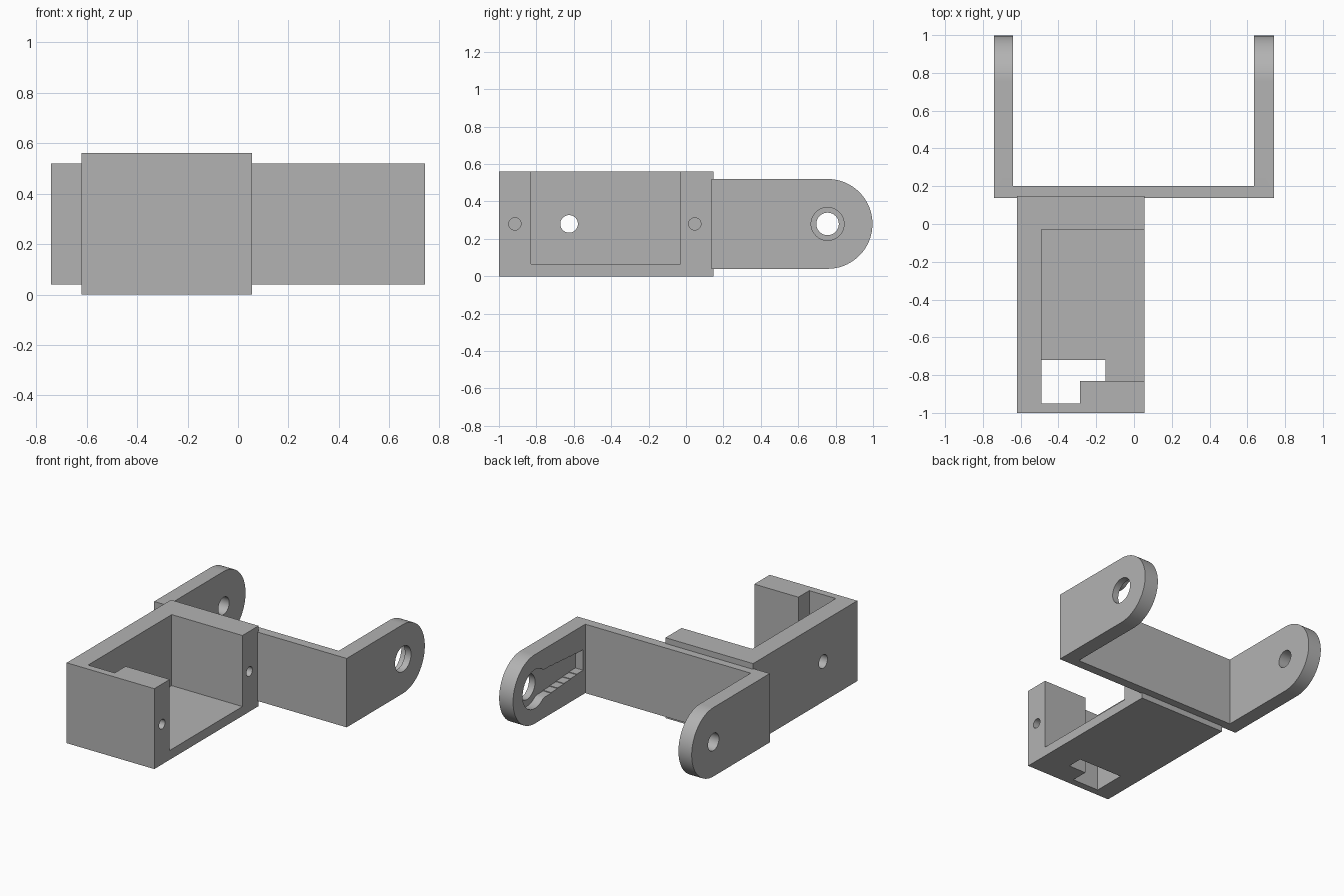
import bpy
import bmesh
import math
from mathutils import Matrix

default_cube = bpy.data.objects.get("Cube")
if default_cube:
    bpy.data.objects.remove(default_cube, do_unlink=True)

GREY = (0.45, 0.45, 0.45, 1)
grey = bpy.data.materials.new("matte grey")
grey.use_nodes = True
grey.diffuse_color = GREY
grey.node_tree.nodes["Principled BSDF"].inputs["Base Color"].default_value = GREY

MID_Z = 0.28      # height of every hole axis
PIVOT_Y = 0.757   # pivot position along the arms


def make_object(name, bm):
    mesh = bpy.data.meshes.new(name)
    bmesh.ops.recalc_face_normals(bm, faces=bm.faces)
    bm.to_mesh(mesh)
    bm.free()
    mesh.materials.append(grey)
    obj = bpy.data.objects.new(name, mesh)
    bpy.context.scene.collection.objects.link(obj)
    return obj


def box(name, x, y, z):
    """Box between (low, high) pairs on each axis."""
    bm = bmesh.new()
    bmesh.ops.create_cube(bm, size=1)
    for v in bm.verts:
        v.co = [(lo + hi) / 2 + c * (hi - lo) for c, (lo, hi) in zip(v.co, (x, y, z))]
    return make_object(name, bm)


def rod(name, x, y, radius, z=MID_Z):
    """Cylinder along x."""
    bm = bmesh.new()
    place = Matrix.Translation(((x[0] + x[1]) / 2, y, z)) @ Matrix.Rotation(math.pi / 2, 4, "Y")
    bmesh.ops.create_cone(bm, cap_ends=True, segments=48, radius1=radius,
                          radius2=radius, depth=x[1] - x[0], matrix=place)
    return make_object(name, bm)


def prism(name, profile, x):
    """Extrude a (y, z) outline along x."""
    bm = bmesh.new()
    face = bm.faces.new([bm.verts.new((x[0], y, z)) for y, z in profile])
    extruded = bmesh.ops.extrude_face_region(bm, geom=[face])["geom"]
    moved = [g for g in extruded if isinstance(g, bmesh.types.BMVert)]
    bmesh.ops.translate(bm, verts=moved, vec=(x[1] - x[0], 0, 0))
    return make_object(name, bm)


def combine(target, other, operation="DIFFERENCE"):
    mod = target.modifiers.new("combine", "BOOLEAN")
    mod.operation = operation
    mod.solver = "EXACT"
    mod.object = other
    other.hide_render = True
    bpy.context.view_layer.objects.active = target
    bpy.ops.object.modifier_apply(modifier=mod.name)
    bpy.data.objects.remove(other, do_unlink=True)


def arc(radius, start, end, steps):
    angles = [math.radians(start + (end - start) * i / steps) for i in range(steps + 1)]
    return [(PIVOT_Y + radius * math.cos(a), MID_Z + radius * math.sin(a)) for a in angles]


# Motor holder: open at the top and on the +x side
holder = box("motor_holder", (-0.62, 0.055), (-1, 0.147), (0, 0.56))
combine(holder, box("cavity", (-0.49, 0.2), (-0.83, -0.03), (0.065, 0.7)))
# Cable notch in the front wall and cable opening in the floor
combine(holder, box("notch", (-0.49, -0.285), (-0.95, -0.8), (-0.1, 0.7)))
combine(holder, box("floor_opening", (-0.49, -0.15), (-0.83, -0.72), (-0.1, 0.2)))
# Blind screw holes in the two posts, and a through hole in the side wall
for post_y in (-0.915, 0.047):
    combine(holder, rod("screw_hole", (-0.2, 0.1), post_y, 0.033))
combine(holder, rod("side_hole", (-0.7, -0.4), -0.625, 0.047))

# Fork: cross plate with two round-ended arms
plate = box("cross_plate", (-0.7, 0.7), (0.137, 0.202), (0.04, 0.52))
arm_outline = [(0.137, 0.52), (0.137, 0.04)] + arc(0.24, -90, 90, 48)
for name, span in (("right_arm", (-0.742, -0.64)), ("left_arm", (0.635, 0.742))):
    combine(plate, prism(name, arm_outline, span), "UNION")
fork = plate
fork.name = fork.data.name = "fork_bracket"
combine(fork, rod("pivot_hole", (-0.8, -0.5), PIVOT_Y, 0.06))
combine(fork, rod("horn_hole", (0.5, 0.8), PIVOT_Y, 0.088))

# Stepped pocket for the drive lever on the inside of the left arm
START, END, STEPS = 0.225, 0.65, 6
upper = []
for i in range(STEPS):
    half = 0.072 + 0.005 * i
    for j in (i, i + 1):
        upper.append((START + (END - START) * j / STEPS, MID_Z + half))
lower = [(y, 2 * MID_Z - z) for y, z in reversed(upper)]
pocket = prism("lever_pocket", upper + arc(0.135, 130, -130, 40) + lower, (0.6, 0.695))
combine(fork, pocket)

# Smooth the round surfaces, keep the edges sharp
for obj in (holder, fork):
    bpy.ops.object.select_all(action="DESELECT")
    obj.select_set(True)
    bpy.context.view_layer.objects.active = obj
    bpy.ops.object.shade_smooth_by_angle(angle=math.radians(30))
